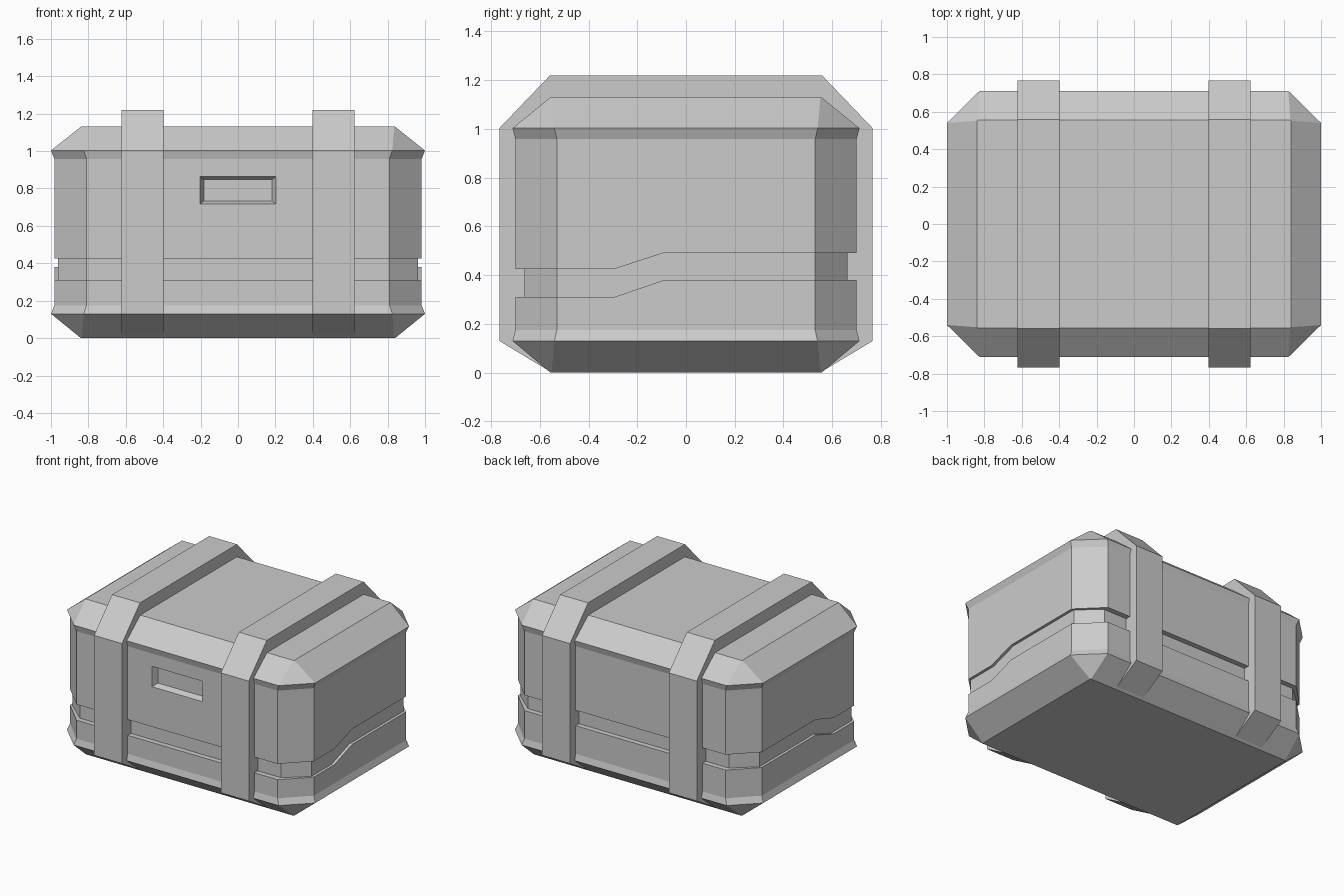
import bpy, bmesh

if "Cube" in bpy.data.objects:
    bpy.data.objects.remove(bpy.data.objects["Cube"])


def loft(name, rings):
    """Skin a stack of equal-length point rings and cap both ends."""
    bm = bmesh.new()
    rows = [[bm.verts.new(p) for p in ring] for ring in rings]
    n = len(rows[0])
    for a, b in zip(rows, rows[1:]):
        for i in range(n):
            j = (i + 1) % n
            bm.faces.new((a[i], a[j], b[j], b[i]))
    bm.faces.new(rows[0][::-1])
    bm.faces.new(rows[-1])
    bmesh.ops.recalc_face_normals(bm, faces=bm.faces)
    mesh = bpy.data.meshes.new(name)
    bm.to_mesh(mesh)
    bm.free()
    obj = bpy.data.objects.new(name, mesh)
    bpy.context.collection.objects.link(obj)
    return obj


def body_ring(x, y, cx, cy, z, rise=0.0):
    """Chamfered rectangle; its rear part is raised, with a slope on each side."""
    right = [(cx, -y, z), (x, -cy, z), (x, -0.295, z),
             (x, -0.09, z + rise), (x, cy, z + rise), (cx, y, z + rise)]
    return right + [(-px, py, pz) for px, py, pz in reversed(right)]


# Crate body with a stepped seam groove running around it
end = (0.84, 0.556, 0.836, 0.552)
rim = (1.0, 0.712, 0.825, 0.54)
wall = (0.982, 0.70, 0.81, 0.53)
seam = (0.962, 0.662, 0.81, 0.53)
body = loft("crate_body", [
    body_ring(*end, 0.0),
    body_ring(*rim, 0.13),
    body_ring(*wall, 0.175),
    body_ring(*wall, 0.31, 0.07),
    body_ring(*seam, 0.31, 0.07),
    body_ring(*seam, 0.425, 0.067),
    body_ring(*wall, 0.425, 0.067),
    body_ring(*wall, 0.958),
    body_ring(*rim, 1.003),
    body_ring(*end, 1.13),
])


# Tapered recess in the front panel
def recess_ring(hx, hz, y):
    return [(sx * hx, y, 0.79 + sz * hz) for sx, sz in ((-1, -1), (1, -1), (1, 1), (-1, 1))]


cutter = loft("recess_cutter", [recess_ring(0.2125, 0.0825, -0.72),
                                recess_ring(0.183, 0.057, -0.66)])
cutter.hide_render = True
cut = body.modifiers.new("recess", 'BOOLEAN')
cut.operation = 'DIFFERENCE'
cut.solver = 'EXACT'
cut.object = cutter
bpy.context.view_layer.objects.active = body
bpy.ops.object.modifier_apply(modifier=cut.name)
bpy.data.objects.remove(cutter)

# Two straps wrapped around the crate
half = [(0.55, 0.0), (0.766, 0.13), (0.766, 1.003), (0.558, 1.22)]
profile = half + [(-y, z) for y, z in reversed(half)]
for side, name in ((-1, "left_strap"), (1, "right_strap")):
    loft(name, [[(side * x, y, z) for y, z in profile] for x in (0.398, 0.623)])

# Flat panels with crisp edges
for obj in bpy.context.collection.objects:
    obj.data.shade_flat()
